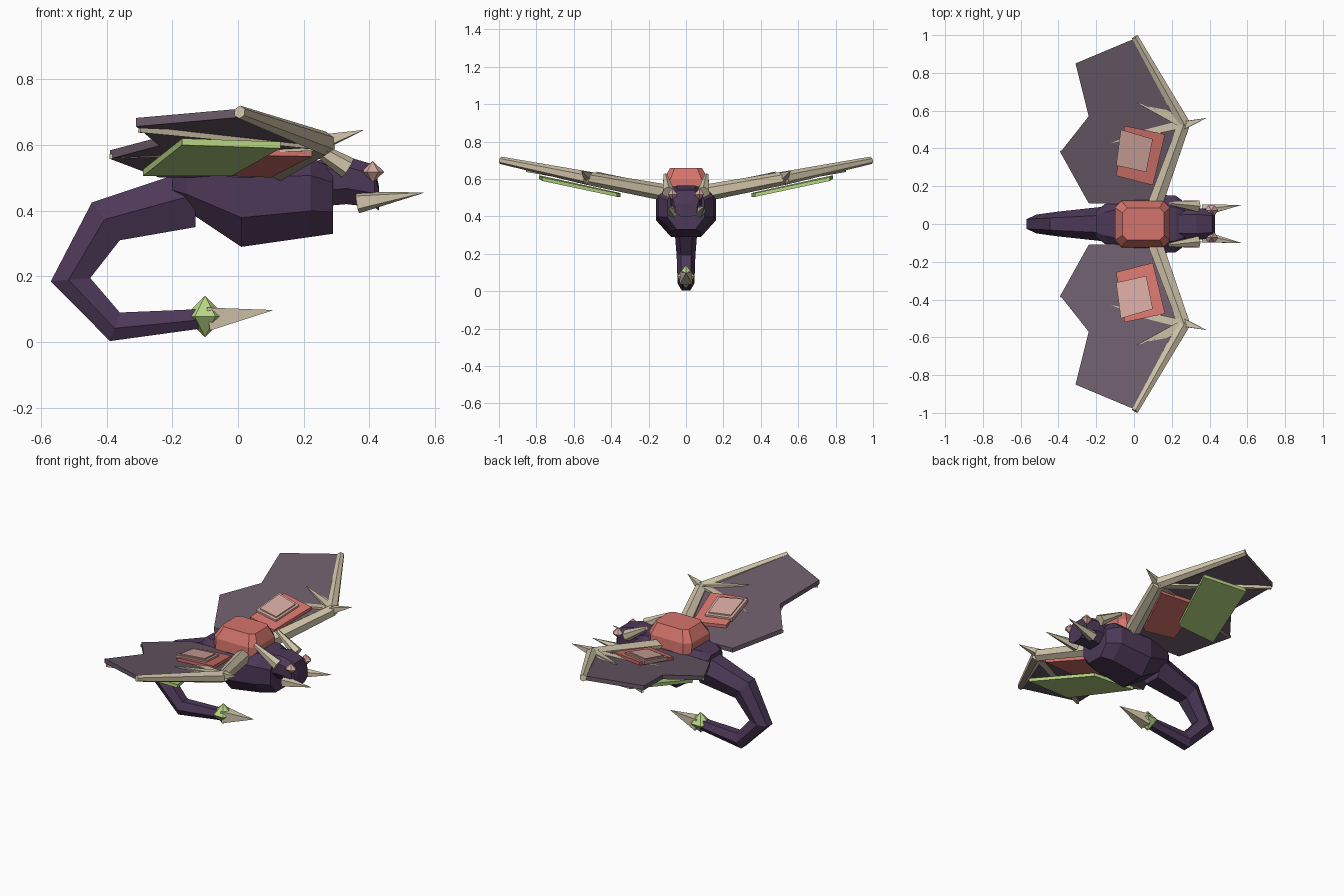
import bpy, bmesh, math
from mathutils import Vector

if "Cube" in bpy.data.objects:
    bpy.data.objects.remove(bpy.data.objects["Cube"])


def material(name, rgb):
    m = bpy.data.materials.new(name)
    m.diffuse_color = (*rgb, 1)
    m.use_nodes = True
    m.node_tree.nodes["Principled BSDF"].inputs["Base Color"].default_value = m.diffuse_color
    return m


PURPLE = material("dark purple", (0.075, 0.04, 0.098))
MEMBRANE = material("dusky mauve", (0.15, 0.105, 0.142))
BONE = material("bone beige", (0.62, 0.54, 0.39))
CORAL = material("coral", (0.66, 0.175, 0.15))
PINK = material("pale pink", (0.66, 0.39, 0.35))
GREEN = material("lime green", (0.48, 0.68, 0.23))


def loft(name, rings, mat):
    """Skin a row of equal-sized rings and cap both ends."""
    bm = bmesh.new()
    rows = [[bm.verts.new(p) for p in r] for r in rings]
    n = len(rows[0])
    for a, b in zip(rows, rows[1:]):
        for i in range(n):
            j = (i + 1) % n
            bm.faces.new((a[i], a[j], b[j], b[i]))
    bm.faces.new(rows[0])
    bm.faces.new(rows[-1])
    bmesh.ops.recalc_face_normals(bm, faces=bm.faces)
    me = bpy.data.meshes.new(name)
    bm.to_mesh(me)
    bm.free()
    me.materials.append(mat)
    ob = bpy.data.objects.new(name, me)
    bpy.context.collection.objects.link(ob)
    return ob


def rod(name, p, q, r1, r2, mat=BONE, sides=4):
    """Tapered rod or spike from p to q."""
    p, q = Vector(p), Vector(q)
    d = (q - p).normalized()
    u = d.cross(Vector((0, 0, 1))).normalized()
    v = u.cross(d)
    rings = []
    for c, r in ((p, r1), (q, r2)):
        rings.append([c + r * (math.cos(a) * u + math.sin(a) * v)
                      for a in (math.tau * (i + 0.5) / sides for i in range(sides))])
    return loft(name, rings, mat)


def gem(name, c, rx, ry, rz, mat):
    """Six-sided double pyramid."""
    x, y, z = c
    rings = [[(x + rx * k * math.cos(i * math.tau / 6),
               y + ry * k * math.sin(i * math.tau / 6), z + dz) for i in range(6)]
             for k, dz in ((0.02, -rz), (1, 0), (0.02, rz))]
    return loft(name, rings, mat)


def octagon(x, top, bottom, w):
    h = top - bottom
    half = [(0.6, 1), (1, 0.78), (1, 0.33), (0.5, 0)]
    pts = half + [(-a, b) for a, b in reversed(half)]
    return [(x, a * w, bottom + b * h) for a, b in pts]


# Torso and head
loft("torso", [octagon(*s) for s in (
    (-0.20, 0.53, 0.43, 0.07), (-0.155, 0.55, 0.40, 0.105), (0.01, 0.56, 0.29, 0.16),
    (0.22, 0.56, 0.32, 0.15), (0.29, 0.53, 0.33, 0.10))], PURPLE)
loft("head", [octagon(*s) for s in (
    (0.22, 0.55, 0.41, 0.08), (0.33, 0.565, 0.42, 0.085),
    (0.415, 0.54, 0.41, 0.075), (0.43, 0.47, 0.40, 0.06))], PURPLE)

# Tail: outer point, inner point and half width at each bend
tail = [((-0.13, 0.53), (-0.13, 0.35), 0.095), ((-0.445, 0.425), (-0.36, 0.31), 0.065),
        ((-0.57, 0.185), (-0.45, 0.195), 0.05), ((-0.39, 0.003), (-0.36, 0.09), 0.045),
        ((-0.12, 0.04), (-0.12, 0.10), 0.035)]
rings = []
for (ox, oz), (ix, iz), w in tail:
    rings.append([(ox + (ix - ox) * t, w * k, oz + (iz - oz) * t)
                  for t, k in ((0, 0.5), (0.45, 1), (1, 0.55), (1, -0.55), (0.45, -1), (0, -0.5))])
loft("tail", rings, PURPLE)
gem("tail_gem", (-0.10, 0, 0.078), 0.063, 0.055, 0.062, GREEN)
rod("tail_spike", (-0.09, 0, 0.07), (0.105, 0, 0.097), 0.05, 0.001, BONE, 4)


# Back shell: stacked chamfered rectangles
def chamfered(x0, x1, w, c, z):
    return [(x0 + c, -w, z), (x1 - c, -w, z), (x1, -w + c, z), (x1, w - c, z),
            (x1 - c, w, z), (x0 + c, w, z), (x0, w - c, z), (x0, -w + c, z)]


loft("back_shell", [chamfered(-0.10, 0.19, 0.125, 0.035, 0.53),
                    chamfered(-0.10, 0.19, 0.12, 0.035, 0.595),
                    chamfered(-0.06, 0.16, 0.085, 0.025, 0.66)], CORAL)


def wing_z(y):
    return 0.49 + 0.21 * y


def slab(name, outline, s, low, high, mat):
    """Plate following the slope of the wing, on side s."""
    return loft(name, [[(x, s * y, wing_z(y) + dz) for x, y in outline]
                       for dz in (low, high)], mat)


def shrink(outline, k):
    cx = sum(p[0] for p in outline) / len(outline)
    cy = sum(p[1] for p in outline) / len(outline)
    return [(cx + (x - cx) * k, cy + (y - cy) * k) for x, y in outline]


membrane = [(0.09, 0.10), (0.26, 0.53), (0.0, 0.98), (-0.31, 0.85),
            (-0.24, 0.57), (-0.39, 0.38), (-0.24, 0.11)]
patch = [(-0.05, 0.52), (0.165, 0.475), (0.10, 0.205), (-0.095, 0.255)]
under = [(-0.03, 0.53), (0.225, 0.51), (0.10, 0.205), (-0.095, 0.24)]
inset = [(-0.07, 0.50), (0.10, 0.45), (0.065, 0.275), (-0.095, 0.31)]

for s, side in ((-1, "right"), (1, "left")):
    # Wing skin and its plates
    slab(side + "_wing_membrane", membrane, s, -0.012, 0.014, MEMBRANE)
    slab(side + "_wing_patch", patch, s, -0.01, 0.032, CORAL)
    slab(side + "_wing_under_patch", under, s, -0.032, -0.005, CORAL)
    slab(side + "_wing_panel", inset, s, 0.02, 0.042, PINK)
    slab(side + "_wing_panel_top", shrink(inset, 0.82), s, 0.04, 0.049, PINK)
    loft(side + "_wing_under_plate", [[(x, s * y, z + dz) for x, y, z in (
        (-0.29, 0.35, 0.513), (-0.02, 0.37, 0.513), (0.13, 0.77, 0.598), (-0.17, 0.785, 0.608))]
        for dz in (-0.008, 0.012)], GREEN)

    # Wing bones, elbow claw and fingers
    elbow = (0.265, s * 0.53, 0.605)
    rod(side + "_inner_wing_bone", (0.11, s * 0.10, 0.525), elbow, 0.045, 0.036, BONE, 6)
    rod(side + "_outer_wing_bone", elbow, (0.005, s * 0.99, 0.70), 0.036, 0.02, BONE, 6)
    rod(side + "_elbow_claw", (0.24, s * 0.515, 0.605), (0.38, s * 0.56, 0.645), 0.035, 0.001)
    rod(side + "_upper_finger", elbow, (0.02, s * 0.64, 0.645), 0.035, 0.002)
    rod(side + "_outer_finger", elbow, (-0.30, s * 0.85, 0.645), 0.03, 0.01)
    rod(side + "_inner_finger", elbow, (-0.39, s * 0.38, 0.565), 0.03, 0.01)

    # Head horns, tusks and cheek gems
    rod(side + "_horn", (0.335, s * 0.095, 0.53), (0.19, s * 0.11, 0.62), 0.034, 0.012, BONE, 6)
    rod(side + "_tusk", (0.365, s * 0.07, 0.425), (0.565, s * 0.10, 0.455), 0.034, 0.001, BONE, 5)
    gem(side + "_brow_gem", (0.41, s * 0.072, 0.518), 0.035, 0.03, 0.033, PINK)
